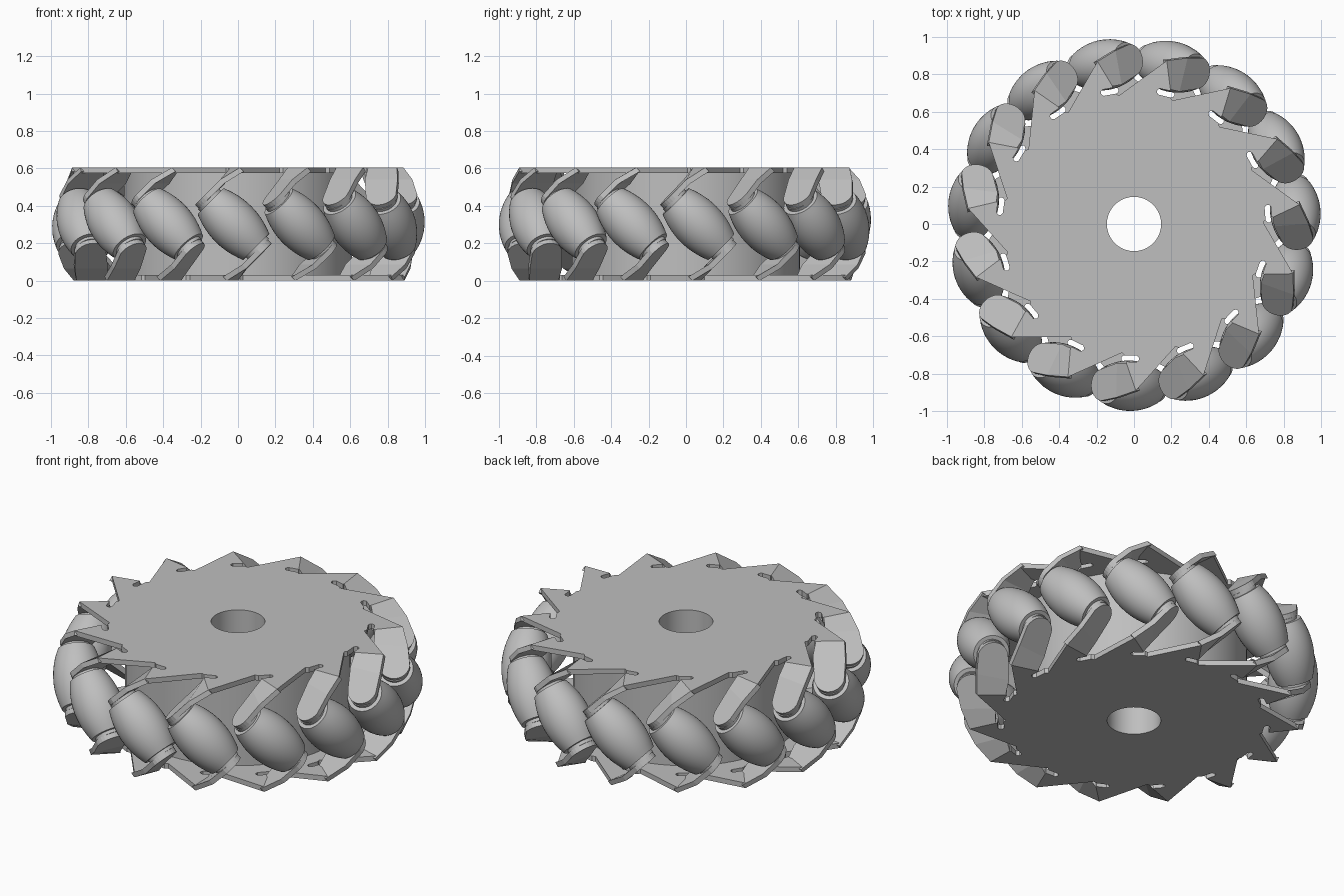
import bpy, bmesh
from math import sin, cos, pi, radians
from mathutils import Matrix, Vector

if "Cube" in bpy.data.objects:
    bpy.data.objects.remove(bpy.data.objects["Cube"])

COUNT = 15          # rollers around the wheel
HALF = 0.3025       # half of the wheel's height
SHEET = 0.03        # sheet thickness
AXIS_R = 0.865      # distance of the roller axes from the centre
BORE = 0.145

metal = bpy.data.materials.new("grey_metal")
grey = (0.52, 0.52, 0.52, 1)
metal.use_nodes = True
metal.diffuse_color = grey
metal.node_tree.nodes["Principled BSDF"].inputs["Base Color"].default_value = grey

# The whole wheel is built around the origin, then lifted and turned slightly
base = Matrix.Translation((0, 0, HALF)) @ Matrix.Rotation(radians(-1.6), 4, 'Z')
flip = Matrix.Rotation(pi, 4, 'Y')


def turn(k):
    return Matrix.Rotation(2 * pi * k / COUNT, 4, 'Z')


def to_mesh(bm, name):
    bmesh.ops.recalc_face_normals(bm, faces=bm.faces)
    mesh = bpy.data.meshes.new(name)
    bm.to_mesh(mesh)
    bm.free()
    mesh.materials.append(metal)
    return mesh


def place(mesh, name, matrix):
    obj = bpy.data.objects.new(name, mesh)
    bpy.context.collection.objects.link(obj)
    obj.matrix_world = base @ matrix
    return obj


def smooth(obj):
    bpy.ops.object.select_all(action='DESELECT')
    obj.select_set(True)
    bpy.context.view_layer.objects.active = obj
    bpy.ops.object.shade_smooth_by_angle(angle=radians(35))


def lathe(profile, name, steps, closed=False):
    bm = bmesh.new()
    verts = [bm.verts.new((r, 0, z)) for r, z in profile]
    edges = [bm.edges.new(p) for p in zip(verts, verts[1:])]
    if closed:
        edges.append(bm.edges.new((verts[-1], verts[0])))
    bmesh.ops.spin(bm, geom=verts + edges, cent=(0, 0, 0), axis=(0, 0, 1),
                   angle=2 * pi, steps=steps)
    bmesh.ops.remove_doubles(bm, verts=bm.verts, dist=0.0001)
    return to_mesh(bm, name)


def thicken(bm, offset):
    out = bmesh.ops.extrude_face_region(bm, geom=bm.faces[:], use_keep_orig=True)
    moved = [g for g in out["geom"] if isinstance(g, bmesh.types.BMVert)]
    bmesh.ops.translate(bm, verts=moved, vec=offset)


def loop(bm, points):
    verts = [bm.verts.new(p) for p in points]
    return [bm.edges.new((verts[i - 1], verts[i])) for i in range(len(verts))]


# Saw-toothed side plate: one tooth with its relief slot, repeated around
tooth = [(-0.045, -0.69), (-0.03, -0.703), (0.035, -0.703), (0.045, -0.711),
         (0.048, -0.72), (0.045, -0.729), (0.035, -0.737), (-0.02, -0.737),
         (-0.02, -0.745), (0.035, -0.89)]
outline = [turn(k) @ Vector((x, y, HALF)) for k in range(COUNT) for x, y in tooth]
hole = [(BORE * cos(a * pi / 32), BORE * sin(a * pi / 32), HALF) for a in range(64)]
bm = bmesh.new()
rim = loop(bm, outline) + loop(bm, hole)
bmesh.ops.triangle_fill(bm, use_beauty=True, use_dissolve=False, edges=rim,
                        normal=(0, 0, 1))
thicken(bm, (0, 0, -SHEET))
plate = to_mesh(bm, "side_plate")
smooth(place(plate, "top_plate", Matrix()))
place(plate, "bottom_plate", flip)

# Bent tab: a fold below the plate, then a tapered end with a round tip
def slope(x, y):
    return Vector((x, y, HALF + x + 0.005))


bm = bmesh.new()
hinge = [bm.verts.new((-0.02, -0.745, HALF)), bm.verts.new((0.035, -0.89, HALF))]
crease = [bm.verts.new(slope(-0.07, -0.745)), bm.verts.new(slope(-0.07, -0.93))]
tip = slope(-0.145, -AXIS_R)
down = Vector((-1, 0, -1)).normalized()
out = Vector((0, -1, 0))
arc = [bm.verts.new(tip + 0.085 * (cos(a) * down + sin(a) * out))
       for a in (radians(-75 + 160 * i / 12) for i in range(13))]
bm.faces.new((hinge[0], crease[0], crease[1], hinge[1]))
bm.faces.new([crease[0]] + arc + [crease[1]])
thicken(bm, (0.021, 0, -0.021))
tab = to_mesh(bm, "tab")

# Barrel roller with a small bushing at each end
barrel = [(0.135 - 0.036 * (t / 6) ** 2, 0.172 * t / 6) for t in range(-6, 7)]
profile = ([(0, -0.19), (0.078, -0.19), (0.078, -0.172)] + barrel
           + [(0.078, 0.172), (0.078, 0.19), (0, 0.19)])
roller = lathe(profile, "roller", 40)
tilt = Matrix.Translation((0, -AXIS_R, 0)) @ Matrix.Rotation(-pi / 4, 4, 'Y')

for k in range(COUNT):
    barrel_obj = place(roller, f"roller_{k + 1}", turn(k) @ tilt)
    if k == 0:
        smooth(barrel_obj)
    place(tab, f"top_tab_{k + 1}", turn(k))
    place(tab, f"bottom_tab_{k + 1}", turn(k) @ flip)

# Hub drum with a bore through it
inner = HALF - SHEET
drum = lathe([(BORE, -inner), (0.61, -inner), (0.61, inner), (BORE, inner)],
             "hub_drum", 64, closed=True)
smooth(place(drum, "hub_drum", Matrix()))
